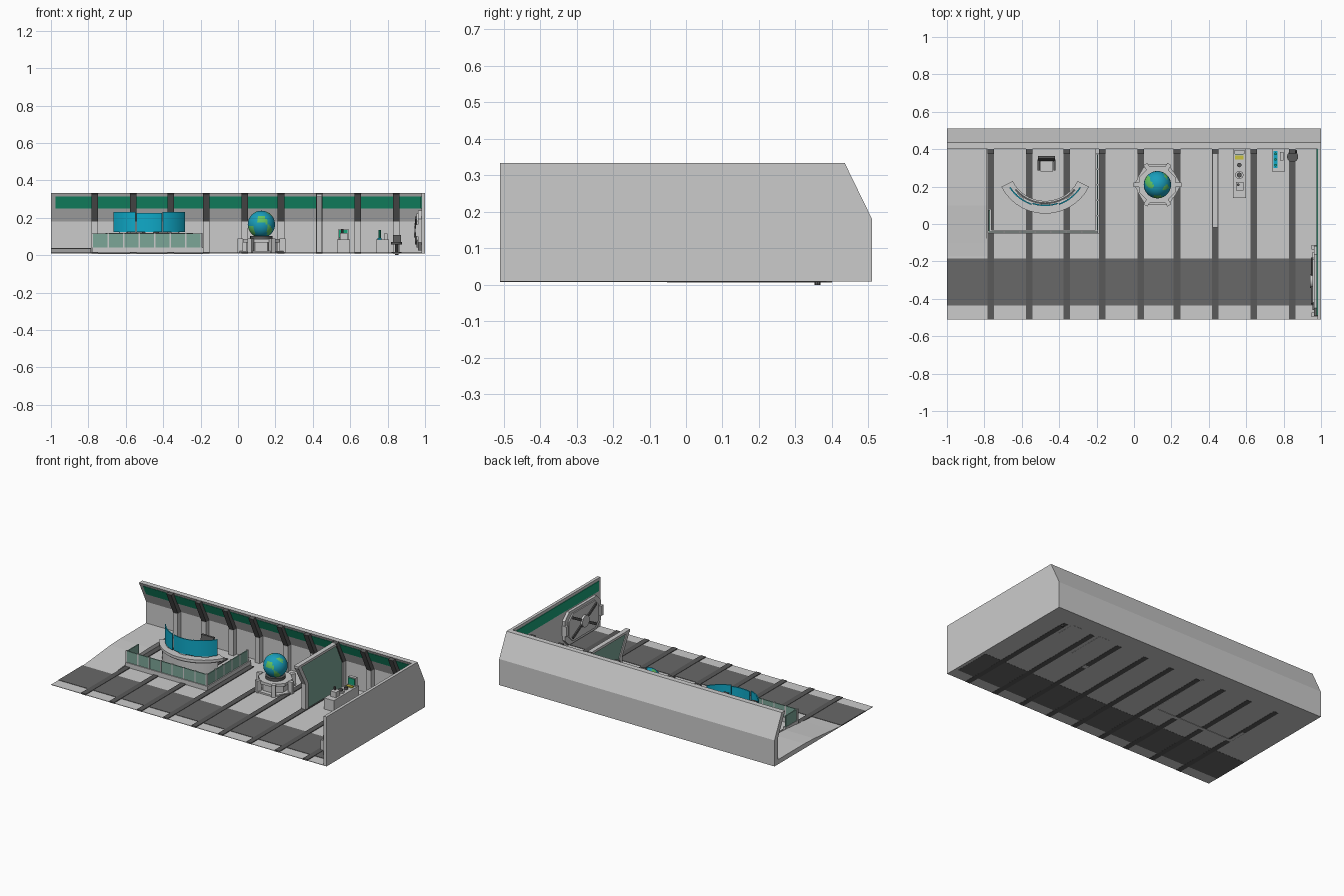
import bpy, bmesh, math
from mathutils import Vector, Matrix

if "Cube" in bpy.data.objects:
    bpy.data.objects.remove(bpy.data.objects["Cube"])


def mat(name, r, g, b):
    m = bpy.data.materials.new(name)
    m.diffuse_color = (r, g, b, 1)
    m.use_nodes = True
    m.node_tree.nodes["Principled BSDF"].inputs["Base Color"].default_value = m.diffuse_color
    return m


DARK = mat("dark_grey", .10, .10, .10)
WALK = mat("walkway_grey", .14, .14, .14)
GREEN = mat("window_green", .01, .36, .19)
GLASS = mat("panel_green", .20, .38, .31)
CYAN = mat("screen_cyan", .005, .40, .58)
SEA = mat("globe_sea", .01, .34, .50)
LAND = mat("globe_land", .12, .55, .12)
YELLOW = mat("display_yellow", .60, .55, .05)


def finish(bm, name, m=None, smooth=False):
    bmesh.ops.recalc_face_normals(bm, faces=bm.faces)
    me = bpy.data.meshes.new(name)
    bm.to_mesh(me)
    bm.free()
    ob = bpy.data.objects.new(name, me)
    bpy.context.collection.objects.link(ob)
    if m:
        me.materials.append(m)
    if smooth:
        bpy.ops.object.select_all(action='DESELECT')
        ob.select_set(True)
        bpy.context.view_layer.objects.active = ob
        bpy.ops.object.shade_smooth_by_angle(angle=math.radians(35))
    return ob


def prism(name, pts, a, b, axis='X', m=None, smooth=False):
    """Extrude a 2D profile from a to b: axis X uses (y, z) points, axis Z uses (x, y)."""
    place = (lambda p, t: (t, p[0], p[1])) if axis == 'X' else (lambda p, t: (p[0], p[1], t))
    bm = bmesh.new()
    f = bm.faces.new([bm.verts.new(place(p, a)) for p in pts])
    new = bmesh.ops.extrude_face_region(bm, geom=[f])['geom']
    shift = Vector(place((0, 0), b - a))
    bmesh.ops.translate(bm, vec=shift, verts=[v for v in new if isinstance(v, bmesh.types.BMVert)])
    return finish(bm, name, m, smooth)


def box(name, x0, x1, y0, y1, z0, z1, m=None):
    return prism(name, [(x0, y0), (x1, y0), (x1, y1), (x0, y1)], z0, z1, 'Z', m)


def cyl(name, x, y, r, z0, z1, n=24, m=None, turn=0.0):
    pts = [(x + r * math.cos(turn + math.tau * i / n), y + r * math.sin(turn + math.tau * i / n))
           for i in range(n)]
    return prism(name, pts, z0, z1, 'Z', m, n > 8)


def arc(name, cx, cy, r0, r1, d0, d1, z0, z1, m=None, n=14):
    """Curved bar; angles in degrees measured from -y."""
    angs = [math.radians(d0 + (d1 - d0) * i / n - 90) for i in range(n + 1)]
    pts = [(cx + r1 * math.cos(t), cy + r1 * math.sin(t)) for t in angs]
    pts += [(cx + r0 * math.cos(t), cy + r0 * math.sin(t)) for t in reversed(angs)]
    return prism(name, pts, z0, z1, 'Z', m, True)


def octagon(cy, cz, hy, hz, c):
    return [(cy - hy, cz - hz + c), (cy - hy + c, cz - hz), (cy + hy - c, cz - hz), (cy + hy, cz - hz + c),
            (cy + hy, cz + hz - c), (cy + hy - c, cz + hz), (cy - hy + c, cz + hz), (cy - hy, cz + hz - c)]


# Floor, walkway strip and the gentle rise at the open left end
box("floor", -1, 1, -.51, .51, .009, .012)
box("walkway", -1, .98, -.435, -.185, .0082, .0145, WALK)
prism("left_ramp", [(-.185, .011), (-.1, .018), (.1, .036), (.2, .04), (.48, .04), (.48, .011)], -1, -.785)

# Shell walls
prism("back_wall", [(.51, .009), (.51, .18), (.435, .334), (.40, .334), (.475, .18), (.475, .009)], -1, 1)
prism("right_wall", [(-.51, .009), (.51, .009), (.51, .18), (.435, .334), (-.51, .334)], .98, 1)


# Long windows; the back one follows the slanted wall
def slant(z, off):
    return (.475 - .075 * (z - .18) / .154 - off, z)


prism("back_window", [slant(.25, -.01), slant(.25, .003), slant(.315, .003), slant(.315, -.01)], -.975, .98, 'X', GREEN)
box("right_window", .976, .985, -.49, .415, .25, .315, GREEN)


# Structural ribs: floor strip, light upright and dark leaning top
def upright(tag, x, w, dy):
    prism(tag + "_upright", [(.478 + dy, .01), (.442 + dy, .01), (.442 + dy, .18), (.478 + dy, .18)], x - w, x + w)
    prism(tag + "_top", [(.48 + dy, .18), (.444 + dy, .18), (.374 + dy, .328), (.405 + dy, .332)],
          x - w, x + w, 'X', DARK)


for i, x in enumerate([-.765, -.56, -.36, -.17, .035, .23, .435, .64, .845]):
    box(f"floor_rib_{i}", x - .0175, x + .0175, -.51, .385, .0078, .0165, DARK)
    upright(f"wall_rib_{i}", x, .0175, 0)

# Partition between the globe bay and the work bay
px = .435
prism("partition_panel", [(.07, .01), (.46, .01), (.47, .18), (.40, .315), (0, .315), (.07, .18)],
      px - .01, px + .01, 'X', GLASS)
prism("partition_front_post", [(.09, .007), (.06, .007), (.06, .18), (-.02, .325), (.01, .325), (.09, .18)],
      px - .015, px + .015)
prism("partition_top_rail", [(-.02, .312), (.405, .312), (.40, .328), (-.02, .328)], px - .015, px + .015)

# Railing around the command bay
box("rail_base_front", -.78, -.185, -.052, -.032, .007, .042)
box("rail_base_side", -.205, -.185, -.05, .40, .007, .042)
box("rail_base_left", -.78, -.762, -.05, .08, .007, .042)
n = 7
for i in range(n):
    x0 = -.778 + i * .083
    box(f"rail_panel_front_{i}", x0 + .004, x0 + .079, -.046, -.039, .042, .115, GLASS)
for i in range(5):
    y0 = -.04 + i * .083
    box(f"rail_panel_side_{i}", -.199, -.192, y0 + .004, y0 + .079, .042, .115, GLASS)
box("rail_panel_left", -.778, -.771, -.04, .075, .042, .115, GLASS)
for i in range(n + 1):
    x = -.778 + i * .083
    box(f"rail_post_{i}", x - .004, x + .004, -.048, -.037, .042, .118)
for i in range(1, 6):
    y = -.04 + i * .083
    box(f"rail_side_post_{i}", -.201, -.19, y - .004, y + .004, .042, .118)

# Curved command console with three screens
cx, cy = -.475, .318
arc("console_base", cx, cy, .215, .245, -56, 56, .01, .10)
arc("console_top", cx, cy, .195, .263, -63, 63, .10, .118)
arc("console_trim", cx, cy, .205, .250, -60, 60, .09, .101, DARK)
arc("console_keys", cx, cy, .202, .212, -50, 50, .118, .121, DARK)
for i, (d0, d1, r, z) in enumerate([(-57, -19, .228, .23), (-18, 18, .222, .225), (19, 57, .228, .23)]):
    arc(f"screen_{i}", cx, cy, r - .007, r, d0, d1, .125, z, CYAN)
    mid = (d0 + d1) / 2
    arc(f"screen_foot_{i}", cx, cy, r - .014, r - .001, mid - 6, mid + 6, .116, .14, None, 3)

# Command chair
chx, chy = -.467, .315
cyl("chair_foot", chx, chy, .03, .01, .018, 12, DARK)
cyl("chair_stem", chx, chy, .01, .015, .06, 10, DARK)
box("chair_seat", chx - .033, chx + .033, chy - .035, chy + .03, .058, .074)
prism("chair_back", [(chy + .02, .07), (chy + .035, .07), (chy + .048, .145), (chy + .034, .145)],
      chx - .045, chx + .045, 'X', DARK)
for s in (-1, 1):
    box("chair_arm", chx + s * .042 - .006, chx + s * .042 + .006, chy - .03, chy + .03, .07, .098, DARK)

# Globe pedestal
gx, gy = .125, .21
cyl("pedestal_step", gx, gy, .125, .01, .022, 6)
cyl("pedestal_body", gx, gy, .088, .02, .07, 8, None, math.pi / 8)
cyl("pedestal_top", gx, gy, .105, .068, .086, 8, None, math.pi / 8)
cyl("pedestal_cup", gx, gy, .06, .086, .104, 24, DARK)
for i in range(6):
    leg = box(f"pedestal_leg_{i}", .098, .128, -.012, .012, .01, .09)
    leg.data.transform(Matrix.Translation((gx, gy, 0)) @ Matrix.Rotation(i * math.pi / 3, 4, 'Z'))

# Globe with land patches picked face by face
bm = bmesh.new()
bmesh.ops.create_uvsphere(bm, u_segments=40, v_segments=24, radius=.073)
for f in bm.faces:
    p = f.calc_center_median().normalized()
    v = math.sin(4.2 * p.x + 1.3) * math.cos(3.6 * p.z + 2 * p.y) + .6 * math.sin(6 * p.y + 3 * p.z + 2 * p.x)
    f.material_index = 1 if v > .5 else 0
bmesh.ops.translate(bm, vec=(gx, gy, .165), verts=bm.verts)
globe = finish(bm, "globe", SEA, True)
globe.data.materials.append(LAND)

# Long workbench with display and instruments
box("workbench", .528, .598, .14, .40, .008, .085)
box("workbench_display", .537, .59, .375, .395, .085, .14)
box("workbench_screen", .541, .586, .371, .376, .093, .134, GREEN)
box("workbench_keys", .541, .586, .345, .365, .085, .092, YELLOW)
cyl("workbench_dish", .563, .262, .022, .085, .096, 16)
cyl("workbench_dish_inner", .563, .262, .013, .096, .106, 16, DARK)
box("workbench_unit", .545, .585, .18, .225, .085, .12)
cyl("workbench_unit_arm", .557, .21, .007, .12, .14, 8, DARK)
cyl("workbench_knob", .563, .315, .012, .085, .10, 12, DARK)

# Small cabinet with vials
box("cabinet", .737, .807, .28, .40, .008, .085)
box("cabinet_tray", .745, .768, .30, .39, .085, .092, CYAN)
for i in range(3):
    cyl(f"vial_{i}", .757, .315 + i * .03, .007, .092, .135 - .01 * i, 10, GREEN)
box("cabinet_box", .78, .80, .34, .385, .085, .115)

# Stool
cyl("stool_stem", .848, .36, .009, 0, .06, 10, DARK)
cyl("stool_foot", .848, .36, .027, .01, .018, 14, DARK)
cyl("stool_seat", .848, .36, .03, .058, .07, 16, DARK)
prism("stool_back", [(.38, .065), (.39, .065), (.396, .108), (.387, .108)], .828, .872, 'X', DARK)

# Hatch on the right wall
hy, hz = -.305, .132
prism("hatch_frame", octagon(hy, hz, .188, .108, .045), .962, .982)
prism("hatch_door", octagon(hy, hz, .155, .09, .04), .954, .964)
for s in (-1, 1):
    bar = prism("hatch_bar", [(-.14, -.008), (.14, -.008), (.14, .008), (-.14, .008)], .947, .956, 'X', DARK)
    bar.data.transform(Matrix.Translation((0, hy, hz)) @ Matrix.Rotation(s * .5, 4, 'X'))
    box("hatch_hinge", .948, .982, hy + s * .18 - .012, hy + s * .18 + .012, .10, .165)
ring = [(hy + .038 * math.cos(math.tau * i / 20), hz + .038 * math.sin(math.tau * i / 20)) for i in range(20)]
prism("hatch_wheel", ring, .940, .956, 'X', None, True)
